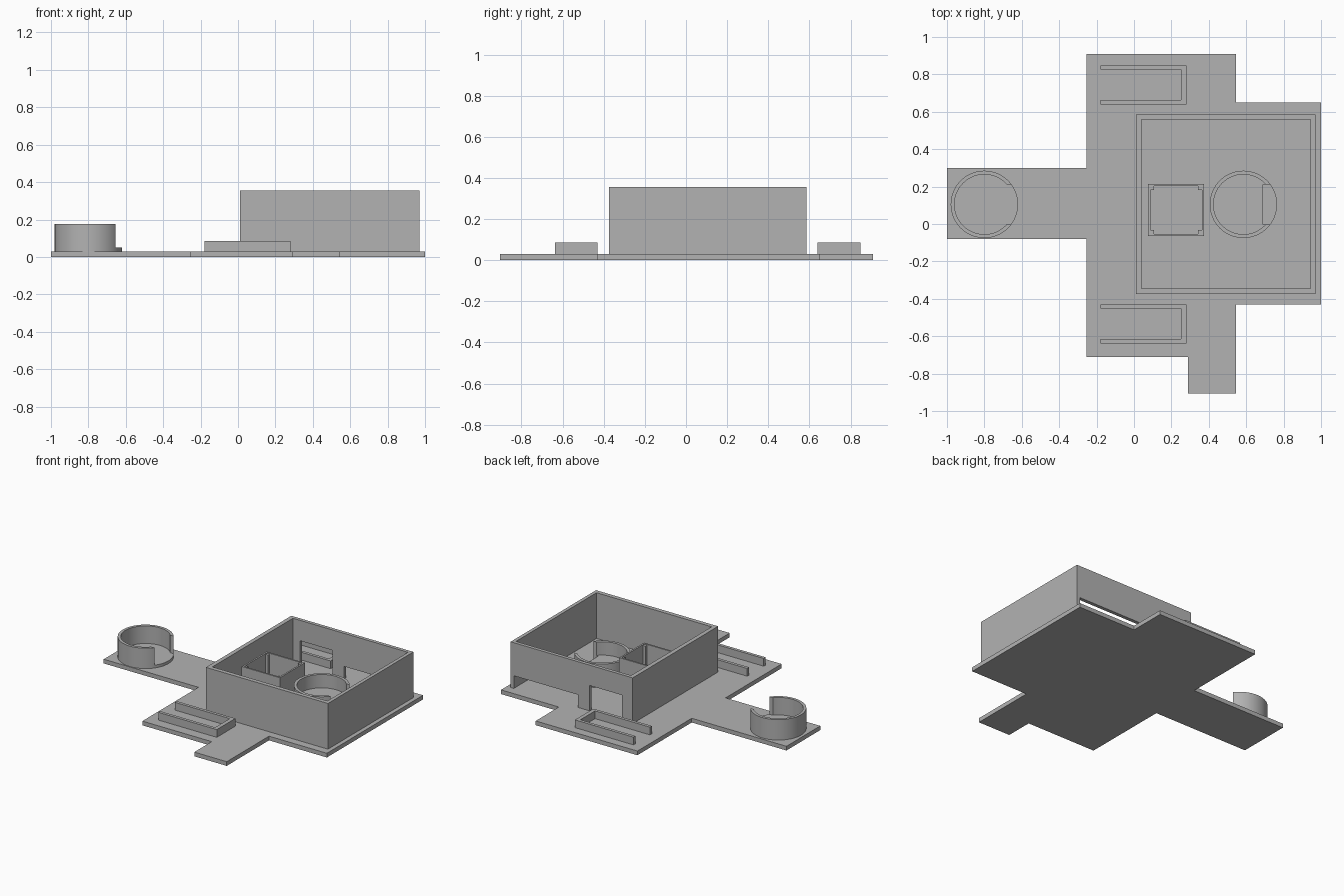
import bpy, bmesh, math

cube = bpy.data.objects.get("Cube")
if cube:
    bpy.data.objects.remove(cube, do_unlink=True)

grey = bpy.data.materials.new("plain grey")
grey.use_nodes = True
grey.diffuse_color = (0.45, 0.45, 0.45, 1)
grey.node_tree.nodes["Principled BSDF"].inputs["Base Color"].default_value = (0.45, 0.45, 0.45, 1)

GROUND = 0.03


def finish(bm, name):
    bmesh.ops.recalc_face_normals(bm, faces=bm.faces)
    mesh = bpy.data.meshes.new(name)
    bm.to_mesh(mesh)
    bm.free()
    mesh.materials.append(grey)
    obj = bpy.data.objects.new(name, mesh)
    bpy.context.collection.objects.link(obj)
    return obj


def extrude_outline(name, points, z0, z1):
    bm = bmesh.new()
    face = bm.faces.new([bm.verts.new((x, y, z0)) for x, y in points])
    top = bmesh.ops.extrude_face_region(bm, geom=[face])["geom"]
    verts = [v for v in top if isinstance(v, bmesh.types.BMVert)]
    bmesh.ops.translate(bm, verts=verts, vec=(0, 0, z1 - z0))
    return finish(bm, name)


def box(name, x0, x1, y0, y1, z0, z1):
    return extrude_outline(name, [(x0, y0), (x1, y0), (x1, y1), (x0, y1)], z0, z1)


def cut(obj, cutters):
    for c in cutters:
        c.hide_render = True
        c.hide_set(True)
        mod = obj.modifiers.new("opening", 'BOOLEAN')
        mod.operation = 'DIFFERENCE'
        mod.solver = 'EXACT'
        mod.object = c
    # Bake the openings, then drop the cutters
    bpy.context.view_layer.update()
    graph = bpy.context.evaluated_depsgraph_get()
    mesh = bpy.data.meshes.new_from_object(obj.evaluated_get(graph))
    obj.modifiers.clear()
    obj.data = mesh
    for c in cutters:
        bpy.data.objects.remove(c, do_unlink=True)


# Stepped ground slab
extrude_outline("ground_slab", [
    (-1, -0.08), (-0.255, -0.08), (-0.255, -0.71), (0.29, -0.71), (0.29, -0.905),
    (0.545, -0.905), (0.545, -0.43), (1, -0.43), (1, 0.65), (0.545, 0.65),
    (0.545, 0.91), (-0.255, 0.91), (-0.255, 0.30), (-1, 0.30)], 0, GROUND)

# Open-topped main enclosure with two openings in the rear wall
walls = box("main_walls", 0.01, 0.97, -0.375, 0.585, GROUND, 0.355)
cut(walls, [
    box("room_cutter", 0.04, 0.945, -0.345, 0.56, -0.1, 0.5),
    box("wide_gate_cutter", 0.44, 0.944, 0.5, 0.7, -0.1, 0.12),
    box("doorway_cutter", 0.095, 0.35, 0.5, 0.7, -0.1, 0.21)])

# Square booth with corner posts
booth = box("booth_walls", 0.075, 0.375, -0.065, 0.215, GROUND, 0.26)
cut(booth, [box("booth_cutter", 0.087, 0.363, -0.053, 0.203, -0.1, 0.5)])
for x in (0.087, 0.343):
    for y in (-0.053, 0.183):
        box("booth_post", x, x + 0.02, y, y + 0.02, GROUND, 0.255)


# Round cups, each with a gap toward +x
def cup(name, x, y, top, floor, gap_start):
    bm = bmesh.new()
    rings = []
    n = 64
    for r, z in ((0.18, GROUND), (0.18, top), (0.16, top), (0.16, floor)):
        rings.append([bm.verts.new((x + r * math.cos(math.tau * i / n),
                                    y + r * math.sin(math.tau * i / n), z)) for i in range(n)])
    for a, b in zip(rings, rings[1:]):
        for i in range(n):
            j = (i + 1) % n
            bm.faces.new((a[i], a[j], b[j], b[i]))
    bm.faces.new(rings[0])
    bm.faces.new(rings[-1])
    obj = finish(bm, name)
    cut(obj, [box("gap_cutter", x + gap_start, x + 0.3, y - 0.107, y + 0.107, 0.05, 0.5)])
    bpy.ops.object.select_all(action='DESELECT')
    obj.select_set(True)
    bpy.context.view_layer.objects.active = obj
    bpy.ops.object.shade_smooth_by_angle(angle=math.radians(30))


cup("outer_round_cup", -0.8, 0.105, 0.175, 0.05, 0.105)
cup("inner_round_cup", 0.585, 0.105, 0.2, 0.105, 0.105)

# U-shaped rails open toward -x
for name, y0 in (("front_rail", -0.638), ("rear_rail", 0.64)):
    y1 = y0 + 0.208
    t = 0.022
    extrude_outline(name, [
        (-0.18, y0), (0.28, y0), (0.28, y1), (-0.18, y1), (-0.18, y1 - t),
        (0.252, y1 - t), (0.252, y0 + t), (-0.18, y0 + t)], GROUND, 0.085)
